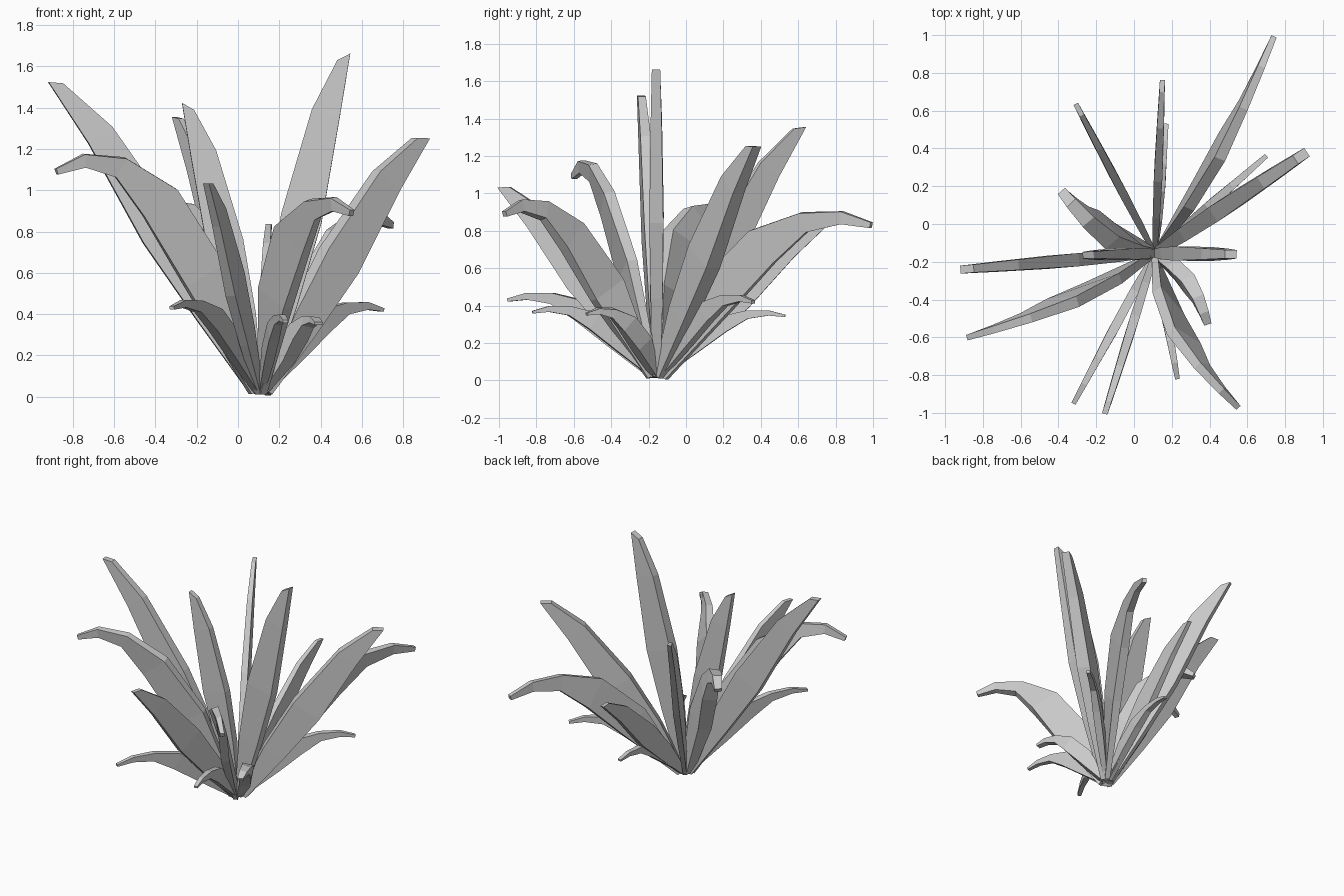
import bpy, math
from mathutils import Vector

if "Cube" in bpy.data.objects:
    bpy.data.objects.remove(bpy.data.objects["Cube"])

ROOT = Vector((0.11, -0.155, 0.025))

# Leaf profiles: (reach fraction, height fraction, depth fraction, thickness fraction)
UPRIGHT = [(0.03, 0.0, 0.25, 0.55), (0.25, 0.26, 0.75, 0.85), (0.48, 0.51, 1.0, 1.0),
           (0.77, 0.82, 0.7, 0.8), (1.0, 1.0, 0.25, 0.6)]
ARCHED = [(0.03, 0.0, 0.25, 0.55), (0.29, 0.53, 0.95, 0.95), (0.51, 0.86, 0.9, 1.0),
          (0.70, 1.02, 0.45, 0.8), (0.87, 1.05, 0.28, 0.65), (1.0, 1.0, 0.13, 0.5)]


def leaf(name, tip, profile, depth, thick, bend=0.0, roll=0.0):
    """Box-section blade, deep in its vertical plane, running from the root to the tip."""
    span = Vector((tip[0], tip[1], 0)) - Vector((ROOT.x, ROOT.y, 0))
    reach, out = span.length, span.normalized()
    side = Vector((-out.y, out.x, 0))
    path = [ROOT + out * (u * reach) + side * (bend * math.sin(math.pi * u))
            + Vector((0, 0, w * (tip[2] - ROOT.z))) for u, w, _, _ in profile]
    verts, faces, last = [], [], len(path) - 1
    for i, p in enumerate(path):
        along = (path[min(i + 1, last)] - path[max(i - 1, 0)]).normalized()
        across = Vector((-along.y, along.x, 0)).normalized()
        up = along.cross(across)
        if up.z < 0:
            up, across = -up, -across
        a = roll * math.sin(math.pi * profile[i][0])
        d = (up * math.cos(a) + across * math.sin(a)) * depth * profile[i][2] / 2
        t = (across * math.cos(a) - up * math.sin(a)) * thick * profile[i][3] / 2
        cut = along * (0.05 if i == last and profile is UPRIGHT else 0)
        verts += [p + d + t - cut, p + d - t - cut, p - d - t, p - d + t]
        if i:
            b = 4 * (i - 1)
            faces += [(b + k, b + (k + 1) % 4, b + 4 + (k + 1) % 4, b + 4 + k) for k in range(4)]
    faces += [(3, 2, 1, 0), tuple(range(4 * last, 4 * last + 4))]
    mesh = bpy.data.meshes.new(name)
    mesh.from_pydata(verts, [], faces)
    ob = bpy.data.objects.new(name, mesh)
    bpy.context.collection.objects.link(ob)


# Tall upright leaves
for i, (tip, depth, thick) in enumerate([
        ((0.52, -0.16, 1.67), 0.20, 0.075),
        ((-0.90, -0.24, 1.54), 0.20, 0.07),
        ((-0.25, -0.165, 1.43), 0.18, 0.06),
        ((-0.30, 0.62, 1.37), 0.19, 0.045),
        ((0.90, 0.37, 1.27), 0.21, 0.09),
        ((-0.15, -0.99, 1.05), 0.19, 0.05),
        ((0.15, 0.75, 0.85), 0.16, 0.045)]):
    leaf(f"upright_leaf_{i + 1}", tip, UPRIGHT, depth, thick)

# Large arched leaves
for i, (tip, depth, thick, bend, roll) in enumerate([
        ((0.74, 0.99, 0.83), 0.24, 0.06, -0.04, -0.2),
        ((-0.88, -0.60, 1.09), 0.23, 0.06, 0.04, 0.25),
        ((0.55, -0.97, 0.89), 0.23, 0.06, -0.08, -0.4),
        ((-0.38, 0.17, 0.87), 0.22, 0.10, 0.05, 0.3)]):
    leaf(f"arched_leaf_{i + 1}", tip, ARCHED, depth, thick, bend, roll)

# Small low leaves
for i, (tip, depth, thick, bend, roll) in enumerate([
        ((0.70, 0.36, 0.42), 0.13, 0.05, 0.0, 0.0),
        ((-0.32, -0.95, 0.43), 0.13, 0.05, 0.0, 0.0),
        ((0.23, -0.82, 0.365), 0.11, 0.05, 0.0, 0.0),
        ((0.17, 0.53, 0.345), 0.10, 0.05, 0.0, 0.0),
        ((0.39, -0.53, 0.355), 0.11, 0.08, 0.05, 0.25)]):
    leaf(f"low_leaf_{i + 1}", tip, ARCHED, depth, thick, bend, roll)
